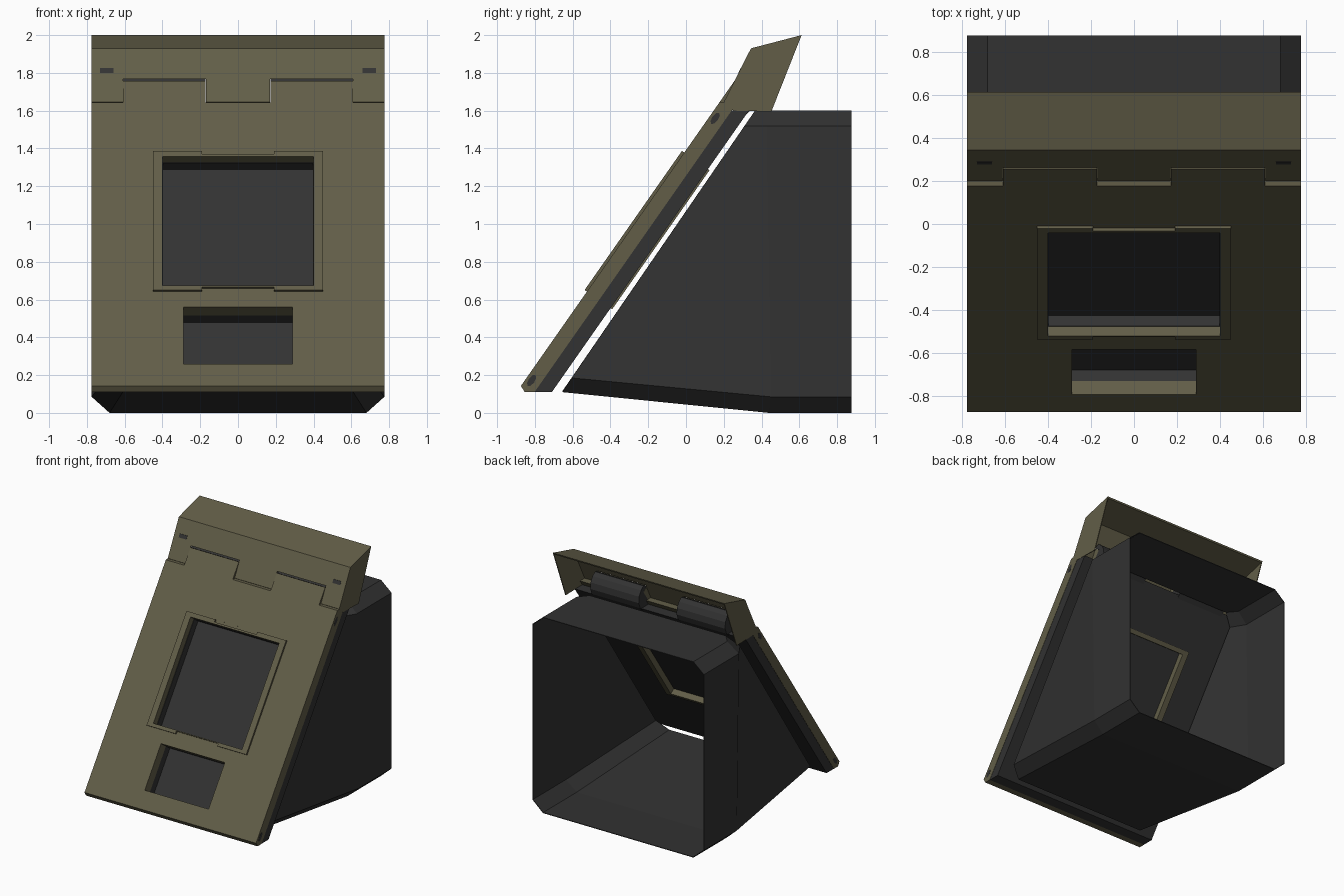
import bpy, bmesh, math

if "Cube" in bpy.data.objects:
    bpy.data.objects.remove(bpy.data.objects["Cube"])

def mat(name, c):
    m = bpy.data.materials.new(name)
    m.diffuse_color = (*c, 1)
    m.use_nodes = True
    m.node_tree.nodes["Principled BSDF"].inputs["Base Color"].default_value = m.diffuse_color
    return m

OLIVE = mat("olive", (0.122, 0.111, 0.064))
DARK = mat("charcoal", (0.032, 0.032, 0.032))

# slanted front plane: s runs up the slope, d runs into the body
A = math.radians(55)
C, S = math.cos(A), math.sin(A)

def slope(s, d):
    return (-0.874 + s * C + d * S, 0.143 + s * S - d * C)

def finish(name, bm, m):
    bmesh.ops.recalc_face_normals(bm, faces=bm.faces)
    me = bpy.data.meshes.new(name)
    bm.to_mesh(me)
    bm.free()
    ob = bpy.data.objects.new(name, me)
    bpy.context.collection.objects.link(ob)
    me.materials.append(m)
    return ob

def prism(name, profile, x0, x1, m):
    """Extrude a (y, z) profile along x."""
    bm = bmesh.new()
    f = bm.faces.new([bm.verts.new((x0, y, z)) for y, z in profile])
    r = bmesh.ops.extrude_face_region(bm, geom=[f])
    for v in r["geom"]:
        if isinstance(v, bmesh.types.BMVert):
            v.co.x = x1
    return finish(name, bm, m)

def slab(name, x0, x1, s0, s1, d0, d1, m):
    """Box lying in the slanted plane."""
    return prism(name, [slope(s0, d0), slope(s1, d0), slope(s1, d1), slope(s0, d1)], x0, x1, m)

def cut(ob, *cutters):
    for c in cutters:
        c.hide_render = True
        mod = ob.modifiers.new("cut", "BOOLEAN")
        mod.operation = "DIFFERENCE"
        mod.solver = "EXACT"
        mod.object = c
        bpy.context.view_layer.objects.active = ob
        bpy.ops.object.modifier_apply(modifier=mod.name)
        bpy.data.objects.remove(c)

def on_slope_at_z(d, z):
    y0, z0 = slope(0, d)
    return (y0 + (z - z0) * C / S, z)

# rear body: open tapered tube with chamfered corners
rings = [
    [(.61, -.655, .11), (.70, -.605, .185), (.705, .31, 1.52), (.615, .365, 1.6)],
    [(.68, .44, 0), (.775, .45, .085), (.775, .425, 1.52), (.68, .44, 1.6)],
    [(.68, .875, 0), (.775, .875, .085), (.775, .875, 1.52), (.68, .875, 1.6)],
]
bm = bmesh.new()
loops = [[bm.verts.new(p) for p in r] + [bm.verts.new((-x, y, z)) for x, y, z in reversed(r)]
         for r in rings]
for a, b in zip(loops, loops[1:]):
    for i in range(8):
        j = (i + 1) % 8
        bm.faces.new((a[i], a[j], b[j], b[i]))
body = finish("rear_body", bm, DARK)
sol = body.modifiers.new("thickness", "SOLIDIFY")
sol.thickness = 0.006
sol.offset = -1

# shared opening sizes
BX, B0, B1 = 0.45, 0.609, 1.508      # bezel outside
IX, I0, I1 = 0.40, 0.637, 1.473      # bezel inside
WX, W0, W1 = 0.288, 0.143, 0.509     # lower window

# front panel
panel = prism("front_panel", [slope(0, 0), (-.854, .11), on_slope_at_z(.078, .11),
                              on_slope_at_z(.078, 1.642), on_slope_at_z(0, 1.642)],
              -.775, .775, OLIVE)
cut(panel, slab("c", -BX, BX, B0, B1, -.1, .3, OLIVE), slab("c", -WX, WX, W0, W1, -.1, .3, OLIVE))

# backing panel with a blind pocket behind the lower window
back = prism("backing_panel", [on_slope_at_z(.078, .11), on_slope_at_z(.153, .11),
                               on_slope_at_z(.153, 1.6), on_slope_at_z(.078, 1.6)],
             -.773, .773, DARK)
cut(back, slab("c", -BX, BX, B0, B1, -.1, .3, DARK), slab("c", -WX, WX, W0, W1, 0, .14, DARK))

# screen bezel, flush with the panel at the middle of its top and bottom edges
bezel = slab("screen_bezel", -BX, BX, B0, B1, -.015, .163, OLIVE)
cut(bezel, slab("c", -IX, IX, I0, I1, -.1, .3, OLIVE),
    slab("c", -.19, .19, B1 - .02, B1 + .1, -.1, .001, OLIVE),
    slab("c", -.19, .19, B0 - .1, B0 + .02, -.1, .001, OLIVE))

# recessed screen tray
tray = slab("screen_tray", -IX, IX, I0, I1, .04, .115, DARK)
cut(tray, slab("c", -IX + .003, IX - .003, I0 + .003, I1 - .003, 0, .1, DARK))

# hood: thin hollow shell open at back and bottom
hood = prism("hood", [(.2, 1.645), (.344, 1.93), (.612, 2.0), (.452, 1.595), (.25, 1.6)],
             -.775, .775, OLIVE)
inner = prism("c", [(.14, 1.5), (.352, 1.92), (.8, 2.038), (.8, 1.5)], -.768, .768, OLIVE)
notches = [prism("c", [(.1, 1.5), (.42, 1.5), (.42, 1.768), (.1, 1.768)], a, a + .44, OLIVE)
           for a in (-.61, .17)]
cut(hood, inner, *notches)

# hinge tabs and the barrels behind them
barrel = [(1.84, .06), (1.972, .06), (1.972, .012), (1.995, .015), (2.012, .03), (2.01, .07),
          (1.99, .115), (1.95, .148), (1.9, .16), (1.84, .15)]
for side, a in (("left", -.609), ("right", .171)):
    slab(f"hinge_tab_{side}", a, a + .438, 1.8, 1.97, 0, .06, OLIVE)
    prism(f"hinge_barrel_{side}", [slope(*p) for p in barrel], a, a + .438, DARK)

# pin heads on the panel sides and hood front
def oval(cs, cd, rs, rd):
    return [slope(cs + rs * math.cos(t * math.pi / 4), cd + rd * math.sin(t * math.pi / 4))
            for t in range(8)]

for sx, side in ((-1, "left"), (1, "right")):
    for cs, pos in ((.056, "lower"), (1.75, "upper")):
        prism(f"side_pin_{pos}_{side}", oval(cs, .03, .036, .017), sx * .770, sx * .776, DARK)
    y, z = .2 + (1.812 - 1.645) / 1.98, 1.812
    prism(f"hood_pin_{side}", [(y - .0085, z - .013), (y + .0045, z + .013),
                               (y + .012, z + .013), (y - .002, z - .013)],
          sx * .66, sx * .73, DARK)
